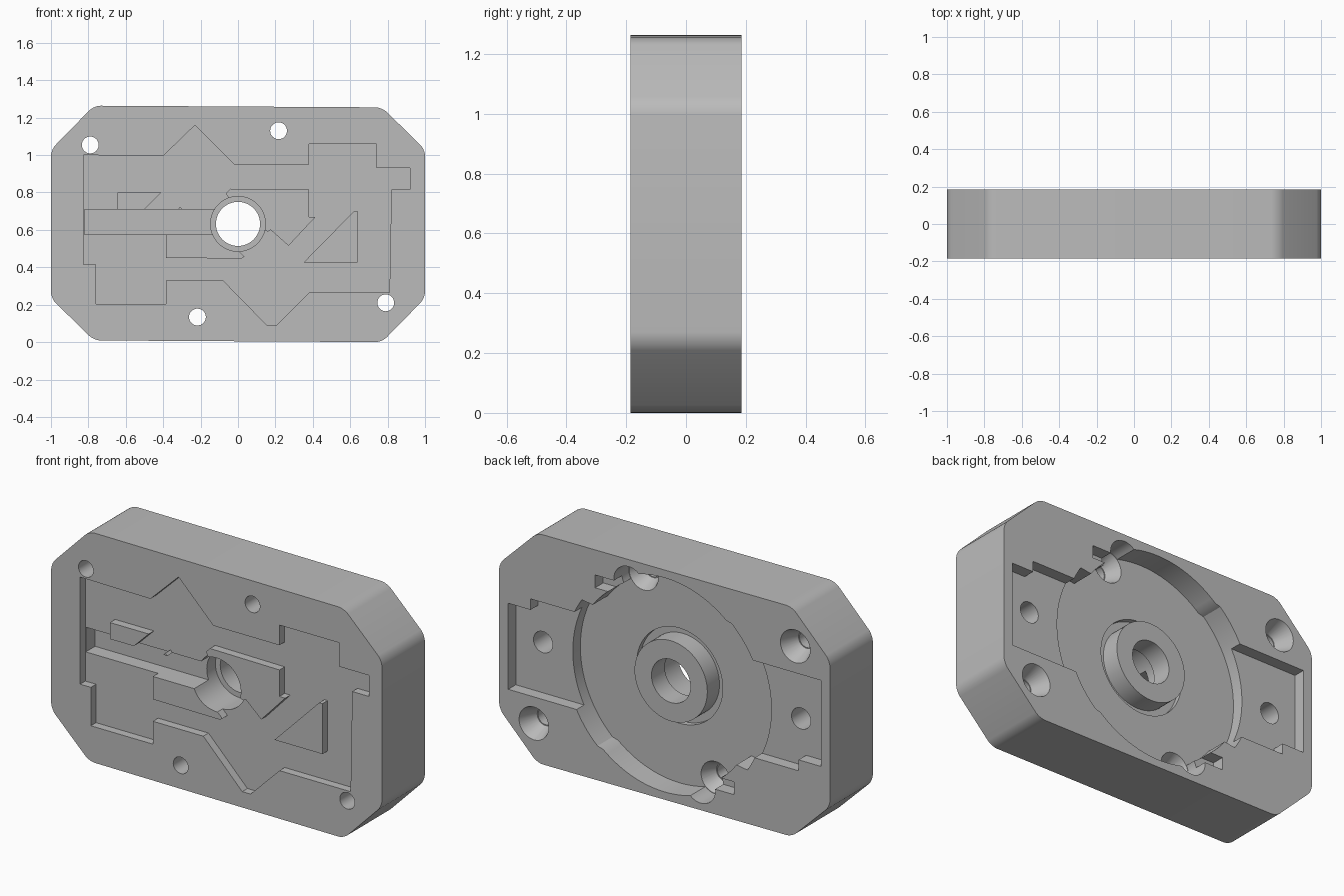
import bpy, bmesh, math
from mathutils import Matrix

cube = bpy.data.objects.get("Cube")
if cube:
    bpy.data.objects.remove(cube, do_unlink=True)

CZ = 0.632                 # height of the central axis
FRONT, BACK = -0.185, 0.185
FLOOR = FRONT + 0.045      # front recess floor
DISC = BACK - 0.13         # round pocket floor
SIDE = BACK - 0.065        # side pocket floor
OUT = 0.1                  # cutter overshoot

metal = bpy.data.materials.new("grey metal")
metal.use_nodes = True
grey = (0.5, 0.5, 0.5, 1)
metal.diffuse_color = grey
metal.node_tree.nodes["Principled BSDF"].inputs["Base Color"].default_value = grey


def finish(name, bm):
    bmesh.ops.recalc_face_normals(bm, faces=bm.faces)
    mesh = bpy.data.meshes.new(name)
    bm.to_mesh(mesh)
    bm.free()
    mesh.materials.append(metal)
    obj = bpy.data.objects.new(name, mesh)
    bpy.context.collection.objects.link(obj)
    return obj


def prism(name, points, y0, y1, rounding=0):
    """Extrude an x-z outline along y, optionally rounding its corners."""
    bm = bmesh.new()
    face = bm.faces.new([bm.verts.new((x, y0, z)) for x, z in points])
    ext = bmesh.ops.extrude_face_region(bm, geom=[face])
    moved = [v for v in ext["geom"] if isinstance(v, bmesh.types.BMVert)]
    bmesh.ops.translate(bm, verts=moved, vec=(0, y1 - y0, 0))
    if rounding:
        edges = [e for e in bm.edges if abs(e.verts[0].co.y - e.verts[1].co.y) > 0.01]
        bmesh.ops.bevel(bm, geom=edges, offset=rounding, segments=5,
                        profile=0.5, affect='EDGES')
    return finish(name, bm)


def frustum(name, x, z, r0, y0, r1, y1, sides=48):
    """Round solid along y, with radius r0 at y0 and r1 at y1."""
    bm = bmesh.new()
    place = Matrix.Translation((x, (y0 + y1) / 2, z)) @ Matrix.Rotation(-math.pi / 2, 4, 'X')
    bmesh.ops.create_cone(bm, cap_ends=True, segments=sides, radius1=r0,
                          radius2=r1, depth=y1 - y0, matrix=place)
    return finish(name, bm)


def turned(points):
    """The same points after a half turn about the central axis."""
    return [(-x, 2 * CZ - z) for x, z in points]


def box(x0, z0, x1, z1):
    return [(x0, z0), (x1, z0), (x1, z1), (x0, z1)]


# Rounded, chamfered block
half = [(0.77, 0), (1, 0.235), (1, 1.03), (0.77, 1.255)]
body = prism("housing_block", half + turned(half), FRONT, BACK, 0.035)


def combine(tool, operation):
    tool.hide_render = True
    mod = body.modifiers.new(tool.name, 'BOOLEAN')
    mod.operation, mod.solver, mod.object = operation, 'EXACT', tool
    bpy.ops.object.select_all(action='DESELECT')
    bpy.context.view_layer.objects.active = body
    body.select_set(True)
    bpy.ops.object.modifier_apply(modifier=mod.name)
    bpy.data.objects.remove(tool, do_unlink=True)


def cut(tool):
    combine(tool, 'DIFFERENCE')


def add(tool):
    combine(tool, 'UNION')


# Front recess
cut(prism("front_recess", [
    (-0.825, 1.0), (-0.4, 0.995), (-0.23, 1.16), (-0.02, 0.95), (0.38, 0.95),
    (0.38, 1.06), (0.74, 1.06), (0.74, 0.93), (0.92, 0.93), (0.92, 0.815),
    (0.82, 0.815), (0.81, 0.265), (0.38, 0.265), (0.205, 0.09), (0.155, 0.09),
    (-0.08, 0.33), (-0.385, 0.33), (-0.385, 0.205), (-0.76, 0.205),
    (-0.76, 0.415), (-0.825, 0.415)], FRONT - OUT, FLOOR))

# Raised islands inside the front recess
islands = {
    "upper_island": [(-0.04, 0.82), (0.38, 0.815), (0.38, 0.67), (0.415, 0.67),
                     (0.27, 0.515), (0.175, 0.6), (0.16, 0.59), (0.1, 0.62),
                     (-0.03, 0.74), (-0.065, 0.795)],
    "lower_island": [(-0.385, 0.6), (-0.385, 0.45), (0.02, 0.447), (0.035, 0.457),
                     (-0.03, 0.52), (-0.05, 0.6)],
    "left_island": [(-0.645, 0.69), (-0.645, 0.8), (-0.41, 0.8), (-0.52, 0.69)],
    "corner_island": [(0.35, 0.425), (0.64, 0.425), (0.64, 0.7), (0.62, 0.7)],
    "tooth_island": [(-0.34, 0.69), (-0.31, 0.723), (-0.28, 0.69)],
}
for name, outline in islands.items():
    add(prism(name, outline, FRONT, FLOOR + 0.015))

# Deep slot running into the bore
cut(prism("front_slot", box(-0.822, 0.575, -0.05, 0.71), FRONT - OUT, -0.06))


# Round pocket on the back, its rim stepping in and out
def rim(angle):
    a = angle % 180
    return 0.54 if 35 < a < 58 else 0.585 if 58 <= a < 132 else 0.6


circle = []
for k in range(120):
    a = 3 * k + 0.5
    r = rim(a)
    circle.append((r * math.cos(math.radians(a)), CZ + r * math.sin(math.radians(a))))
cut(prism("round_pocket", circle, DISC, BACK + OUT))

# Stepped side pockets and rim notches on the back
pocket = [(0.945, 0.355), (0.945, 0.825), (0.81, 0.825), (0.81, 0.885),
          (0.42, 0.885), (0.42, 0.355)]
notch = box(0.24, 1.05, 0.42, 1.12)
for shape in (pocket, turned(pocket)):
    cut(prism("side_pocket", shape, SIDE, BACK + OUT))
for shape in (notch, turned(notch)):
    cut(prism("rim_notch", shape, BACK - 0.07, BACK + OUT))

# Hub in a shallow ring groove, then the stepped bore
cut(frustum("hub_groove", 0, CZ, 0.26, DISC - 0.03, 0.26, BACK + OUT, 64))
add(frustum("hub", 0, CZ, 0.22, DISC - 0.05, 0.22, BACK - 0.055, 64))
cut(frustum("bore", 0, CZ, 0.118, FRONT - OUT, 0.118, BACK + OUT))
cut(frustum("counterbore", 0, CZ, 0.147, FRONT - OUT, 0.147, 0.015))

# Countersunk screw holes and blind pin holes
corner, inner, pin = [(0.79, 0.21)], [(0.217, 1.13)], [(0.78, 0.632)]
for x, z in corner + turned(corner):
    cut(frustum("screw_hole", x, z, 0.045, FRONT - OUT, 0.045, BACK + OUT, 32))
    cut(frustum("countersink", x, z, 0.05, BACK - 0.1, 0.09, BACK + 0.001, 32))
for x, z in inner + turned(inner):
    cut(frustum("lug_relief", x, z, 0.09, DISC, 0.09, BACK + OUT, 32))
    cut(frustum("screw_hole", x, z, 0.045, FRONT - OUT, 0.045, BACK + OUT, 32))
    cut(frustum("countersink", x, z, 0.05, DISC - 0.08, 0.088, DISC + 0.001, 32))
for x, z in pin + turned(pin):
    cut(frustum("pin_hole", x, z, 0.058, -0.03, 0.058, BACK + OUT, 32))

bpy.ops.object.shade_smooth_by_angle(angle=math.radians(25))
